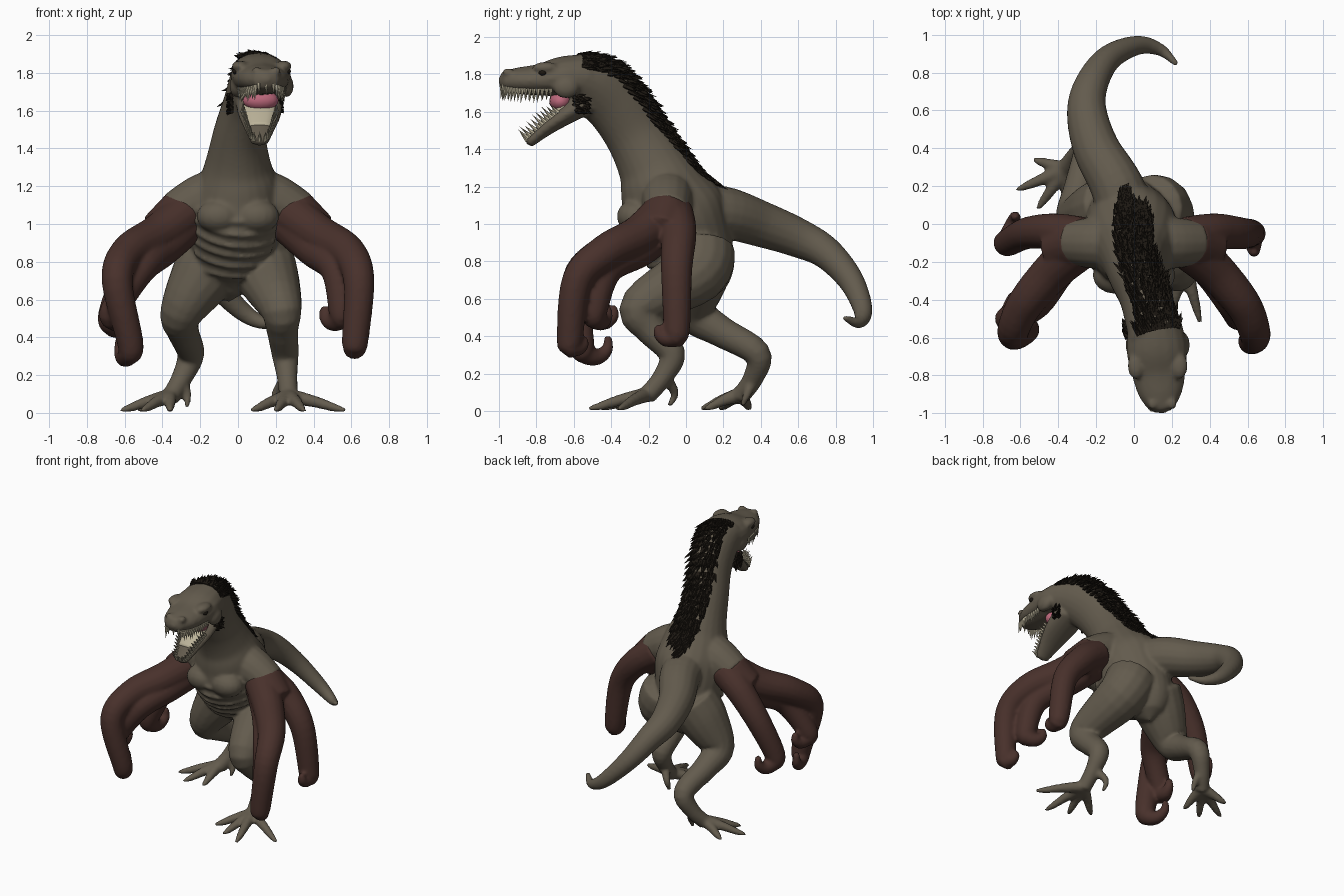
import bpy, bmesh, math, random
from mathutils import Vector

if "Cube" in bpy.data.objects:
    bpy.data.objects.remove(bpy.data.objects["Cube"])

random.seed(4)


def material(name, rgb):
    m = bpy.data.materials.new(name)
    m.diffuse_color = (*rgb, 1)
    m.use_nodes = True
    m.node_tree.nodes["Principled BSDF"].inputs["Base Color"].default_value = m.diffuse_color
    return m


SKIN = material("skin", (0.125, 0.105, 0.075))
BROWN = material("brown_skin", (0.065, 0.03, 0.024))
DARK = material("bristle", (0.012, 0.009, 0.006))
PINK = material("mouth_pink", (0.5, 0.14, 0.2))
CREAM = material("ivory", (0.5, 0.45, 0.32))


def smooth_path(pts, n):
    """Catmull-Rom through points of (x, y, z, half width, half height)."""
    pts = [tuple(p) + (p[3],) if len(p) == 4 else tuple(p) for p in pts]
    p = [pts[0]] + pts + [pts[-1]]
    out = []
    for i in range(1, len(p) - 2):
        for k in range(n):
            t = k / n
            out.append([0.5 * (2 * b + (c - a) * t + (2 * a - 5 * b + 4 * c - d) * t * t
                               + (3 * b - a - 3 * c + d) * t ** 3)
                        for a, b, c, d in zip(p[i - 1], p[i], p[i + 1], p[i + 2])])
    return out + [list(pts[-1])]


def frames(pts, n):
    path = smooth_path(pts, n)
    pos = [Vector(q[:3]) for q in path]
    side, out = Vector((1, 0, 0)), []
    for i, q in enumerate(path):
        t = (pos[min(i + 1, len(pos) - 1)] - pos[max(i - 1, 0)]).normalized()
        side = (side - t * side.dot(t)).normalized()
        out.append((pos[i], t, side, t.cross(side), q[3], q[4]))
    return out


def tube(bm, pts, n=5, sides=16):
    fr = frames(pts, n)
    rings = [[bm.verts.new(c + s * w * math.cos(a) + u * h * math.sin(a))
              for a in (2 * math.pi * k / sides for k in range(sides))]
             for c, t, s, u, w, h in fr]
    faces = []
    for r0, r1 in zip(rings, rings[1:]):
        for k in range(sides):
            j = (k + 1) % sides
            faces.append(bm.faces.new((r0[k], r0[j], r1[j], r1[k])))
    for ring, f, sgn in ((rings[0], fr[0], -1), (rings[-1], fr[-1], 1)):
        pole = bm.verts.new(f[0] + f[1] * sgn * f[5] * 0.5)
        for k in range(sides):
            faces.append(bm.faces.new((ring[k], ring[(k + 1) % sides], pole)))
    bmesh.ops.recalc_face_normals(bm, faces=faces)
    return fr


def taper(pts, r0, r1, power=1.0):
    """Give each point a radius shrinking from r0 to r1."""
    last = len(pts) - 1
    return [(*p, r0 + (r1 - r0) * (i / last) ** power) for i, p in enumerate(pts)]


def spike(bm, base, direction, length, r, sides=5):
    d = direction.normalized()
    a = d.orthogonal().normalized()
    b = d.cross(a)
    ring = [bm.verts.new(base + (a * math.cos(k * 2 * math.pi / sides)
                                 + b * math.sin(k * 2 * math.pi / sides)) * r) for k in range(sides)]
    tip = bm.verts.new(base + d * length)
    for k in range(sides):
        bm.faces.new((ring[k], ring[(k + 1) % sides], tip))
    bm.faces.new(ring[::-1])


def ball(bm, loc, r):
    for v in bmesh.ops.create_uvsphere(bm, u_segments=16, v_segments=10, radius=1)["verts"]:
        v.co = Vector(a * b for a, b in zip(v.co, r)) + Vector(loc)


def finish(bm, name, mat, smooth=True, voxel=None):
    me = bpy.data.meshes.new(name)
    bm.to_mesh(me)
    bm.free()
    me.materials.append(mat)
    ob = bpy.data.objects.new(name, me)
    bpy.context.collection.objects.link(ob)
    for p in me.polygons:
        p.use_smooth = smooth
    if voxel:
        m = ob.modifiers.new("fuse", "REMESH")
        m.mode, m.voxel_size, m.use_smooth_shade = "VOXEL", voxel, True
        m = ob.modifiers.new("soften", "SMOOTH")
        m.factor, m.iterations = 0.5, 4


# Body: torso with neck, head, jaw, tail and legs fused into one skin
body = bmesh.new()
torso = tube(body, [(-.05, .1, .64, .09, .11), (-.05, .08, .76, .18, .19), (-.03, 0, .92, .235, .25),
                    (-.01, -.07, 1.06, .25, .28), (0, -.13, 1.2, .22, .23), (0, -.18, 1.32, .175, .19),
                    (.01, -.27, 1.48, .14, .165), (.05, -.37, 1.63, .13, .165),
                    (.09, -.49, 1.74, .14, .16), (.12, -.6, 1.79, .15, .12)], sides=24)
head = tube(body, [(.11, -.52, 1.78, .14, .13), (.12, -.66, 1.785, .16, .11), (.13, -.78, 1.77, .145, .085),
                   (.14, -.9, 1.765, .115, .07), (.15, -.98, 1.765, .065, .05)], 6)
jaw = tube(body, [(.11, -.54, 1.65, .125, .07), (.115, -.65, 1.58, .115, .055),
                  (.115, -.75, 1.51, .085, .042), (.115, -.84, 1.435, .05, .03)], 6)
for sx in (-1, 1):
    ball(body, (.125 + sx * .115, -.75, 1.835), (.045, .07, .03))   # brow
    ball(body, (.125 + sx * .13, -.64, 1.73), (.04, .07, .06))      # cheek
    ball(body, (.15 + sx * .05, -.95, 1.81), (.028, .03, .022))     # nostril
    ball(body, (sx * .1, -.27, 1.04), (.12, .1, .09))               # chest muscle
    tube(body, taper([(0, -.1, 1.16), (sx * .18, -.1, 1.13), (sx * .33, -.1, 1.05)], .16, .12))
# tail
tube(body, taper([(-.02, -.02, 1.06), (-.09, .2, 1.06), (-.2, .4, 1.0), (-.25, .6, .925), (-.22, .75, .845),
                  (-.13, .88, .7), (.02, .945, .54), (.14, .92, .475), (.225, .845, .5)], .16, .015))
# belly folds
for i in range(7, 18, 2):
    c, t, s, u, w, h = torso[i]
    tube(body, [(*(c + s * w * math.sin(a) - u * h * math.cos(a)), .016)
                for a in (-1.0, -.5, 0, .5, 1.0)], 3, 8)


def leg(path, tips, spur):
    tube(body, [(*p, r) for p, r in zip(path, (.18, .17, .115, .085, .072, .055, .05))])
    root = Vector(path[-1])
    for tip in tips:
        d = Vector((*tip, root.z)) - root
        tube(body, [(*(root + d * f)[:2], z, r) for f, z, r in
                    ((0, .09, .042), (.45, .06, .032), (.8, .028, .023), (1, .013, .012))], 4, 10)
    ankle = Vector(path[-2])
    tube(body, taper([ankle, (*spur, .1), (spur[0], spur[1] - .03, .03)], .035, .013), 4, 10)


# right leg strides forward, left leg trails
leg([(.09, .08, .87), (.15, .05, .74), (.225, -.24, .56), (.235, -.19, .44),
     (.25, -.075, .31), (.26, -.12, .19), (.27, -.21, .08)],
    [(.07, -.37), (.2, -.46), (.35, -.52), (.57, -.36)], (.2, -.06))
leg([(-.11, .09, .85), (-.19, .06, .72), (-.3, .05, .53), (-.29, .18, .43),
     (-.25, .38, .31), (-.3, .36, .18), (-.36, .29, .08)],
    [(-.53, .34), (-.62, .18), (-.51, .08), (-.36, .1)], (-.27, .33))
finish(body, "body", SKIN, voxel=0.012)

# Tentacle arms: three mirrored limbs per shoulder, each side ending in its own hook
rear = [(.28, -.07, 1.06), (.43, -.04, .95), (.57, -.05, .76)]
front = [(.28, -.12, 1.05), (.43, -.25, .94), (.58, -.43, .85), (.64, -.58, .7)]
inner = [(.27, -.11, 1.0), (.4, -.24, .87), (.52, -.42, .76)]


def tentacle(bm, sx, pts, end, curl, size, r):
    """Limb to its end point, then a hook curling towards the curl direction."""
    path = [(sx * x, y, z) for x, y, z in pts] + [end]
    d = Vector((*curl, 0)).normalized()
    for a in (50, 100, 150, 200):
        a = math.radians(a)
        path.append(tuple(Vector(end) + d * size * (1 - math.cos(a)) - Vector((0, 0, size * math.sin(a)))))
    tube(bm, taper(path, r, .02), 6)


for sx, name, ends in (
        (1, "right_arm", [((.625, -.05, .44), (.1, -1), .05), ((.62, -.62, .38), (-.3, 1), .04),
                          ((.55, -.49, .54), (-.8, .6), .06)]),
        (-1, "left_arm", [((-.67, -.1, .52), (.3, 1), .075), ((-.57, -.56, .37), (-.4, 1), .08),
                          ((-.66, -.5, .54), (.2, 1), .06)])):
    bm = bmesh.new()
    for pts, (end, curl, size), r in zip((rear, front, inner), ends, (.11, .12, .11)):
        tentacle(bm, sx, pts, end, curl, size, r)
    tube(bm, taper([(sx * .29, -.1, 1.07), (sx * .4, -.13, .95)], .128, .13), 6, 20)
    finish(bm, name, BROWN, voxel=0.012)

# Mouth lining and tongue
bm = bmesh.new()
ball(bm, (.12, -.67, 1.655), (.095, .06, .055))
finish(bm, "mouth_lining", PINK)
bm = bmesh.new()
tube(bm, [(*(f[0] + f[3] * f[5] * .75), f[4] * .75, f[5] * .4) for f in jaw[5:-2:4]], 4, 12)
finish(bm, "tongue", CREAM)

# Teeth: rows along both jaws
bm = bmesh.new()
for fr, up, first in ((head, -1, 10), (jaw, 1, 7)):
    for c, t, s, u, w, h in fr[first:-1]:
        for sx in (-1, 1):
            spike(bm, c + s * sx * w * .8 + u * up * h * .55, u * up + t * .15,
                  random.uniform(.055, .085), .013, 6)
    c, t, s, u, w, h = fr[-1]
    for k in (-.6, 0, .6):
        spike(bm, c + s * k * w + u * up * h * .4, u * up, .06, .012, 6)
finish(bm, "teeth", CREAM, False)

# Eyes
bm = bmesh.new()
for sx in (-1, 1):
    ball(bm, (.125 + sx * .137, -.765, 1.808), (.018, .022, .016))
finish(bm, "eyes", DARK)

# Mane: bristles swept back over crown, neck and spine, plus ear tufts
bm = bmesh.new()
for _ in range(1000):
    i = random.randint(19, len(torso) - 1)
    c, t, s, u, w, h = torso[i]
    spread = .35 + .5 * min(1, (i - 19) / 14)
    a = random.uniform(-spread, spread)
    n = s * math.sin(a) + u * math.cos(a)
    base = c + s * w * .97 * math.sin(a) + u * h * .97 * math.cos(a)
    spike(bm, base, n * random.uniform(.4, .8) - t + s * random.uniform(-.3, .3),
          random.uniform(.05, .085), .015)
for _ in range(110):
    f = random.random()
    base = Vector((-.05 + random.uniform(-.06, .06) * (1.2 - f), -.02 + f * .2, 1.355 - f * .16))
    spike(bm, base, Vector((random.uniform(-.3, .3), 1, -.35)), .06, .014)
for sx in (-1, 1):
    for _ in range(40):
        base = Vector((.09 + sx * .125, -.57 + random.uniform(-.035, .035), 1.64 + random.uniform(-.045, .045)))
        spike(bm, base, Vector((sx * .6, .8, random.uniform(-.7, .2))), .05, .014)
finish(bm, "mane", DARK, False)
